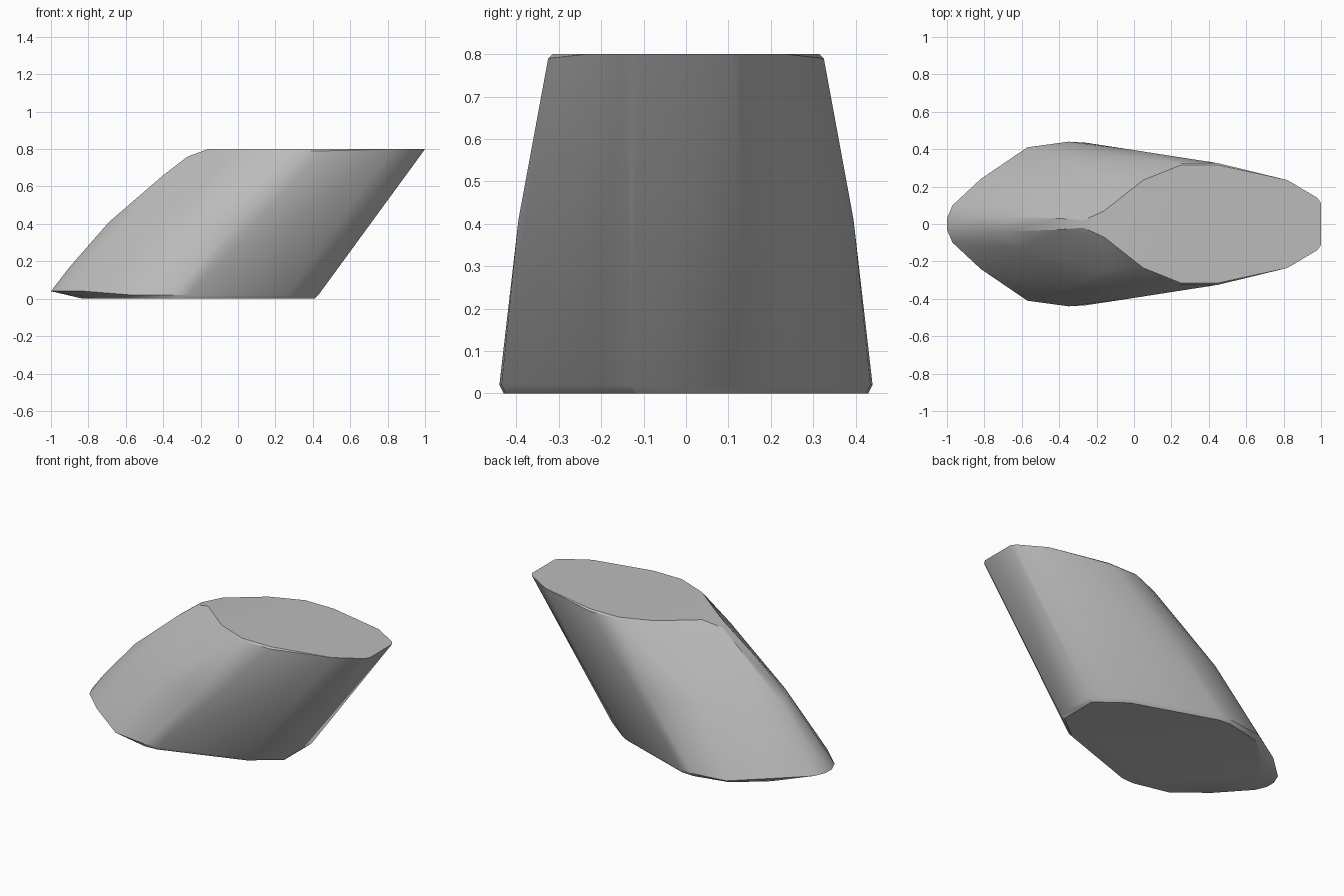
import bpy
import bmesh
import math

cube = bpy.data.objects.get("Cube")
if cube:
    bpy.data.objects.remove(cube, do_unlink=True)

# Plain grey stone colour
grey = bpy.data.materials.new("plain grey")
grey.use_nodes = True
colour = (0.5, 0.5, 0.5, 1)
grey.diffuse_color = colour
grey.node_tree.nodes["Principled BSDF"].inputs["Base Color"].default_value = colour

# Half outlines (x, y) at each height, mirrored across y
sections = {
    0.0: [(-0.83, 0.09), (-0.76, 0.23), (-0.57, 0.38), (-0.35, 0.43),
          (-0.27, 0.425), (0.24, 0.25), (0.41, 0.12)],
    0.02: [(-0.57, 0.41), (-0.35, 0.44), (-0.26, 0.435), (0.26, 0.26), (0.43, 0.13)],
    0.04: [(-1.0, 0.03), (-0.97, 0.1), (-0.82, 0.24)],
    0.17: [(-0.9, 0.04)],
    0.41: [(-0.69, 0.04), (-0.6, 0.13), (-0.32, 0.33), (-0.18, 0.38),
           (0.0, 0.395), (0.53, 0.25), (0.71, 0.13)],
    0.66: [(-0.4, 0.03), (-0.14, 0.24)],
    0.76: [(-0.27, 0.02)],
    0.79: [(0.25, 0.325), (0.45, 0.325)],
    0.8: [(-0.16, 0.07), (0.05, 0.235), (0.25, 0.315), (0.45, 0.315),
          (0.82, 0.235), (0.98, 0.14), (1.0, 0.11)],
}

# Faceted slanted block, wrapped tightly around the outlines
bm = bmesh.new()
for z, outline in sections.items():
    for x, y in outline:
        for side in (1, -1):
            bm.verts.new((x, side * y, z))
hull = bmesh.ops.convex_hull(bm, input=bm.verts)
loose = {v for v in hull["geom_interior"] if isinstance(v, bmesh.types.BMVert)}
bmesh.ops.delete(bm, geom=list(loose), context="VERTS")
bmesh.ops.dissolve_limit(bm, angle_limit=math.radians(1),
                         verts=bm.verts, edges=bm.edges)
bmesh.ops.recalc_face_normals(bm, faces=bm.faces)
mesh = bpy.data.meshes.new("slanted_block")
bm.to_mesh(mesh)
bm.free()

block = bpy.data.objects.new("slanted_block", mesh)
mesh.materials.append(grey)
bpy.context.collection.objects.link(block)
bpy.context.view_layer.objects.active = block
block.select_set(True)
bpy.ops.object.shade_smooth_by_angle(angle=math.radians(30))
